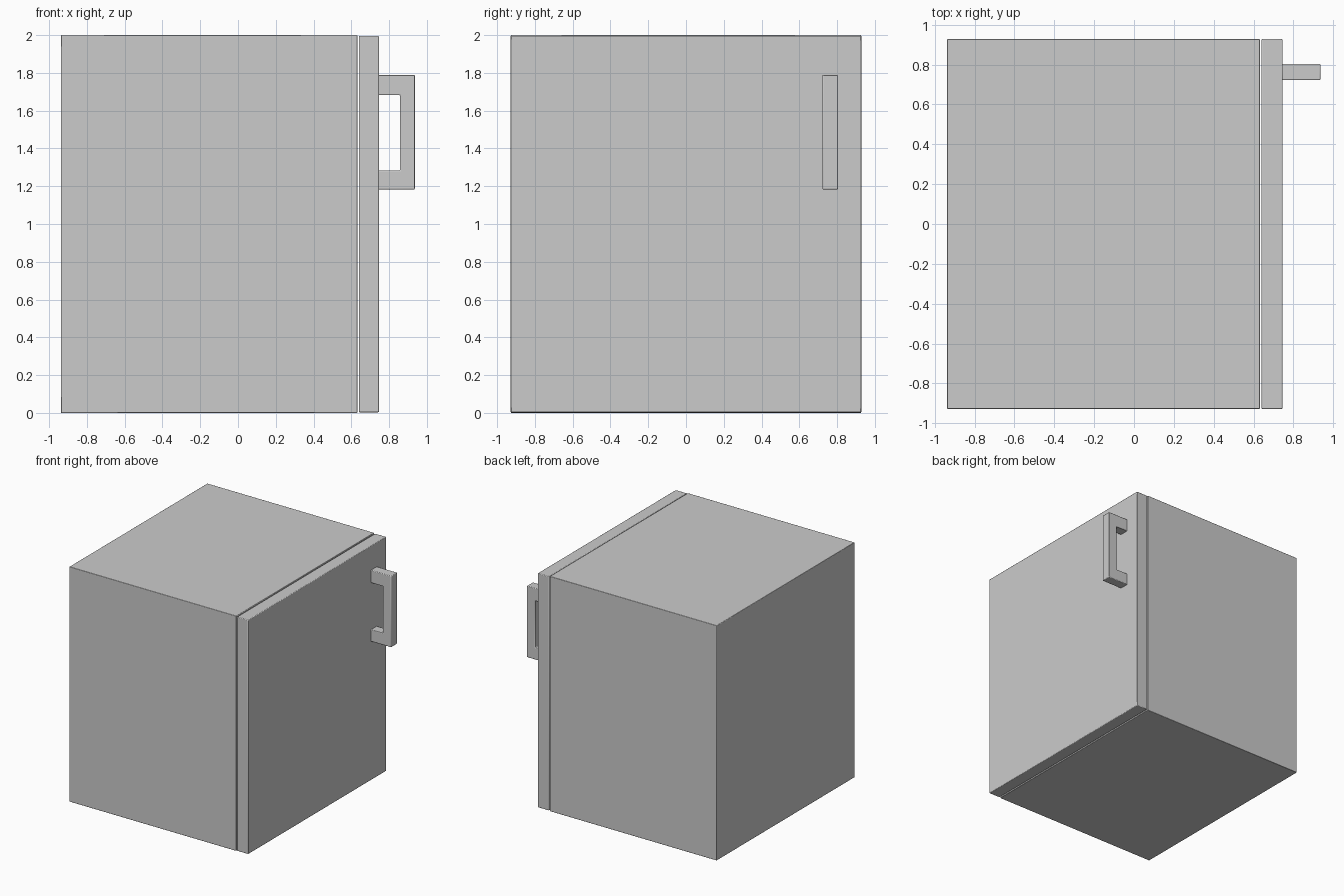
import bpy
import bmesh

if "Cube" in bpy.data.objects:
    bpy.data.objects.remove(bpy.data.objects["Cube"])


def finish(obj, bevel, segments=2):
    """Soften the edges with a small bevel and smooth the shading by angle."""
    mod = obj.modifiers.new("soft_edges", 'BEVEL')
    mod.width = bevel
    mod.segments = segments
    mod.limit_method = 'ANGLE'
    bpy.ops.object.select_all(action='DESELECT')
    bpy.context.view_layer.objects.active = obj
    obj.select_set(True)
    bpy.ops.object.shade_smooth_by_angle()


def extrude_xz(name, profile, y0, y1, bevel):
    """Extrude a closed x-z outline from y0 to y1."""
    bm = bmesh.new()
    face = bm.faces.new([bm.verts.new((x, y0, z)) for x, z in profile])
    ext = bmesh.ops.extrude_face_region(bm, geom=[face])
    moved = [v for v in ext["geom"] if isinstance(v, bmesh.types.BMVert)]
    bmesh.ops.translate(bm, verts=moved, vec=(0, y1 - y0, 0))
    bmesh.ops.recalc_face_normals(bm, faces=bm.faces)
    mesh = bpy.data.meshes.new(name)
    bm.to_mesh(mesh)
    bm.free()
    obj = bpy.data.objects.new(name, mesh)
    bpy.context.collection.objects.link(obj)
    finish(obj, bevel)
    return obj


def rect(x0, x1, z0, z1):
    return [(x0, z0), (x1, z0), (x1, z1), (x0, z1)]


HALF_WIDTH = 0.928

# Cabinet and the closed door, with a thin gap between them
extrude_xz("cabinet", rect(-0.938, 0.633, 0.0, 2.0), -HALF_WIDTH, HALF_WIDTH, 0.004)
extrude_xz("door", rect(0.64, 0.746, 0.003, 1.996), -HALF_WIDTH, HALF_WIDTH, 0.005)

# C-shaped pull handle, set slightly into the door
BASE, INNER, OUTER = 0.742, 0.858, 0.936
handle_outline = [
    (BASE, 1.183), (OUTER, 1.183), (OUTER, 1.79), (BASE, 1.79),
    (BASE, 1.682), (INNER, 1.682), (INNER, 1.284), (BASE, 1.284),
]
extrude_xz("handle", handle_outline, 0.722, 0.804, 0.005)
